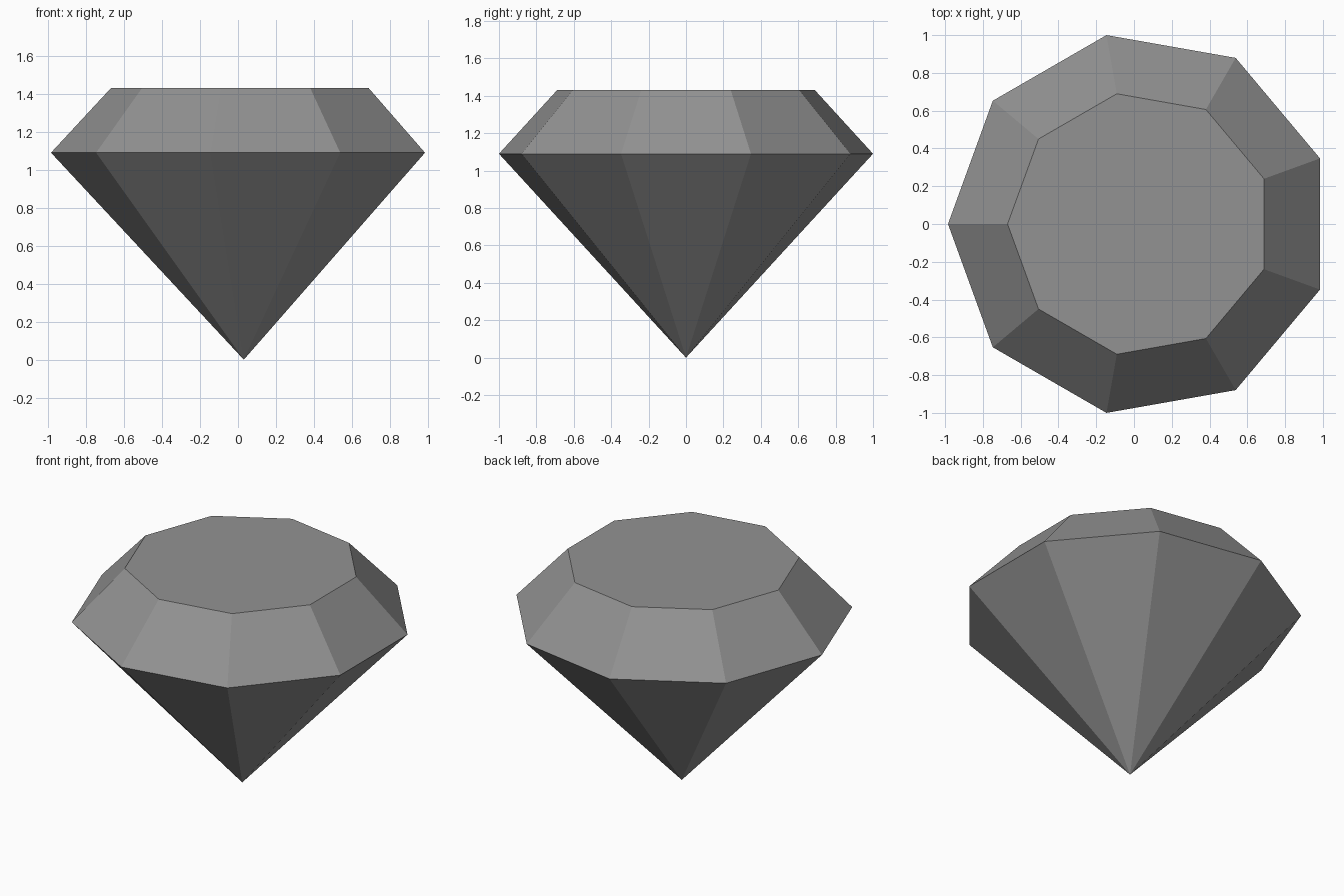
import bpy
import bmesh
from math import cos, sin, pi

cube = bpy.data.objects.get("Cube")
if cube:
    bpy.data.objects.remove(cube, do_unlink=True)

SIDES = 9
CENTRE_X = 0.0306      # nine-sided ring sits off centre so its bounds are centred
GIRDLE = (1.0154, 1.09)    # radius, height
TABLE = (0.70, 1.43)

# One grey for the whole gem
grey = bpy.data.materials.new("gem grey")
grey.use_nodes = True
colour = (0.29, 0.29, 0.29, 1.0)
grey.diffuse_color = colour
grey.node_tree.nodes["Principled BSDF"].inputs["Base Color"].default_value = colour


def ring(bm, radius, height):
    """Nine points around the gem, with one corner pointing to -x."""
    angles = [pi + 2 * pi * i / SIDES for i in range(SIDES)]
    return [bm.verts.new((CENTRE_X + radius * cos(a), radius * sin(a), height))
            for a in angles]


bm = bmesh.new()
girdle = ring(bm, *GIRDLE)
table = ring(bm, *TABLE)
tip = bm.verts.new((CENTRE_X, 0, 0))

# Flat table, sloping crown facets and pointed pavilion facets
bm.faces.new(table)
for i in range(SIDES):
    j = (i + 1) % SIDES
    bm.faces.new((girdle[i], girdle[j], table[j], table[i]))
    bm.faces.new((girdle[j], girdle[i], tip))

bmesh.ops.recalc_face_normals(bm, faces=bm.faces)
mesh = bpy.data.meshes.new("cut_gem")
bm.to_mesh(mesh)
bm.free()
mesh.materials.append(grey)
bpy.context.collection.objects.link(bpy.data.objects.new("cut_gem", mesh))
